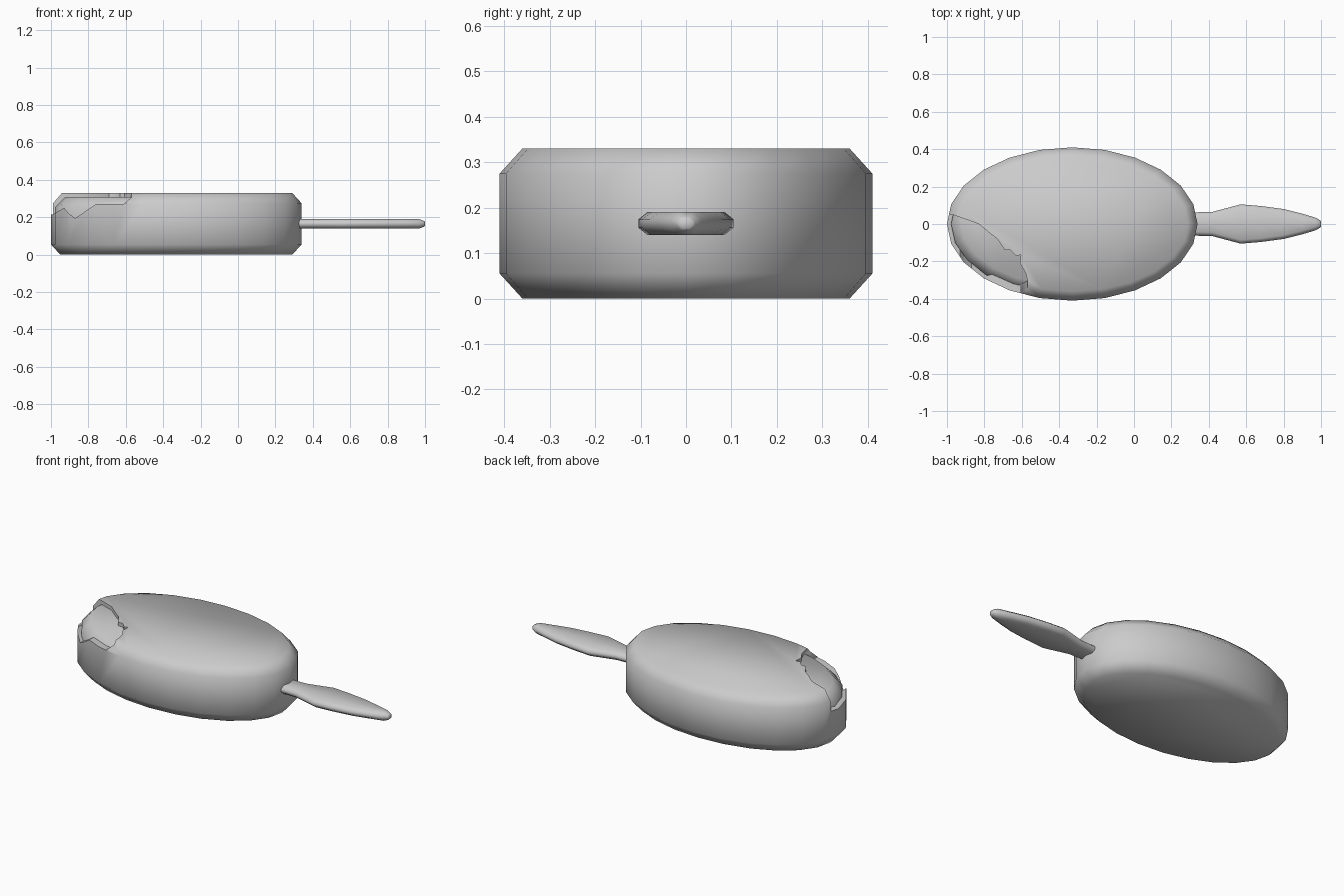
import bpy, bmesh, math

if "Cube" in bpy.data.objects:
    bpy.data.objects.remove(bpy.data.objects["Cube"])


def mesh_object(name, rings):
    """Closed solid lofted through equal-length rings of points."""
    bm = bmesh.new()
    loops = [[bm.verts.new(p) for p in ring] for ring in rings]
    n = len(loops[0])
    for a, b in zip(loops, loops[1:]):
        for i in range(n):
            j = (i + 1) % n
            bm.faces.new((a[i], a[j], b[j], b[i]))
    bm.faces.new(loops[0][::-1])
    bm.faces.new(loops[-1])
    bmesh.ops.recalc_face_normals(bm, faces=bm.faces)
    me = bpy.data.meshes.new(name)
    bm.to_mesh(me)
    bm.free()
    ob = bpy.data.objects.new(name, me)
    bpy.context.collection.objects.link(ob)
    return ob


def oval_slab(name, rx, ry, z0, z1, inset, drop, sides=24):
    """Oval block with chamfered top and bottom rims."""
    def ring(d, z):
        return [(-0.33 + (rx - d) * math.cos(t), (ry - d) * math.sin(t), z)
                for t in (2 * math.pi * i / sides for i in range(sides))]
    return mesh_object(name, [ring(inset, z0), ring(0, z0 + drop),
                              ring(0, z1 - drop), ring(inset, z1)])


def boolean(ob, other, operation):
    mod = ob.modifiers.new(operation.lower(), 'BOOLEAN')
    mod.operation, mod.object, mod.solver = operation, other, 'EXACT'
    bpy.context.view_layer.objects.active = ob
    bpy.ops.object.modifier_apply(modifier=mod.name)
    other.hide_render = True
    other.hide_set(True)


def smooth(ob, degrees):
    bpy.ops.object.select_all(action='DESELECT')
    ob.select_set(True)
    bpy.context.view_layer.objects.active = ob
    bpy.ops.object.shade_smooth_by_angle(angle=math.radians(degrees))


# Outer coating and the filling just beneath it
coating = oval_slab("coating", 0.67, 0.41, 0.0, 0.33, 0.05, 0.055)
filling = oval_slab("filling", 0.648, 0.388, 0.02, 0.308, 0.055, 0.055)

# Broken corner: jagged plan outline crossed with jagged front outline
plan = [(-1.1, 0.07), (-0.97, 0.05), (-0.83, 0.0), (-0.77, -0.05),
        (-0.73, -0.08), (-0.69, -0.14), (-0.66, -0.14), (-0.63, -0.17),
        (-0.605, -0.165), (-0.61, -0.21), (-0.58, -0.26), (-0.57, -0.30),
        (-0.57, -0.5), (-1.1, -0.5)]
front = [(-1.1, 0.2), (-0.99, 0.215), (-0.93, 0.25), (-0.905, 0.22),
         (-0.87, 0.195), (-0.76, 0.27), (-0.61, 0.272), (-0.56, 0.315),
         (-0.5, 0.5), (-1.1, 0.5)]
bite_cutter = mesh_object("bite_cutter", [[(x, y, z) for x, y in plan] for z in (0.1, 0.45)])
edge_cutter = mesh_object("edge_cutter", [[(x, y, z) for x, z in front] for y in (-0.7, 0.3)])
boolean(bite_cutter, edge_cutter, 'INTERSECT')
boolean(coating, bite_cutter, 'DIFFERENCE')

# Flat wooden stick, bevelled cross-section along x
stations = [(0.25, 0.06, 1), (0.42, 0.065, 1), (0.57, 0.105, 1), (0.68, 0.096, 1),
            (0.80, 0.08, 1), (0.90, 0.055, 1), (0.97, 0.034, 1), (0.995, 0.02, 0.6), (1.0, 0.015, 0.4)]
rings = []
for x, w, s in stations:
    h, m, e = 0.025 * s, 0.009 * s, min(0.02, w * 0.5)
    section = [(w, -m), (w, m), (w - e, h), (0, h), (e - w, h),
               (-w, m), (-w, -m), (e - w, -h), (0, -h), (w - e, -h)]
    rings.append([(x, y, 0.165 + z) for y, z in section])
stick = mesh_object("stick", rings)

for part in (coating, filling, stick):
    smooth(part, 52)
